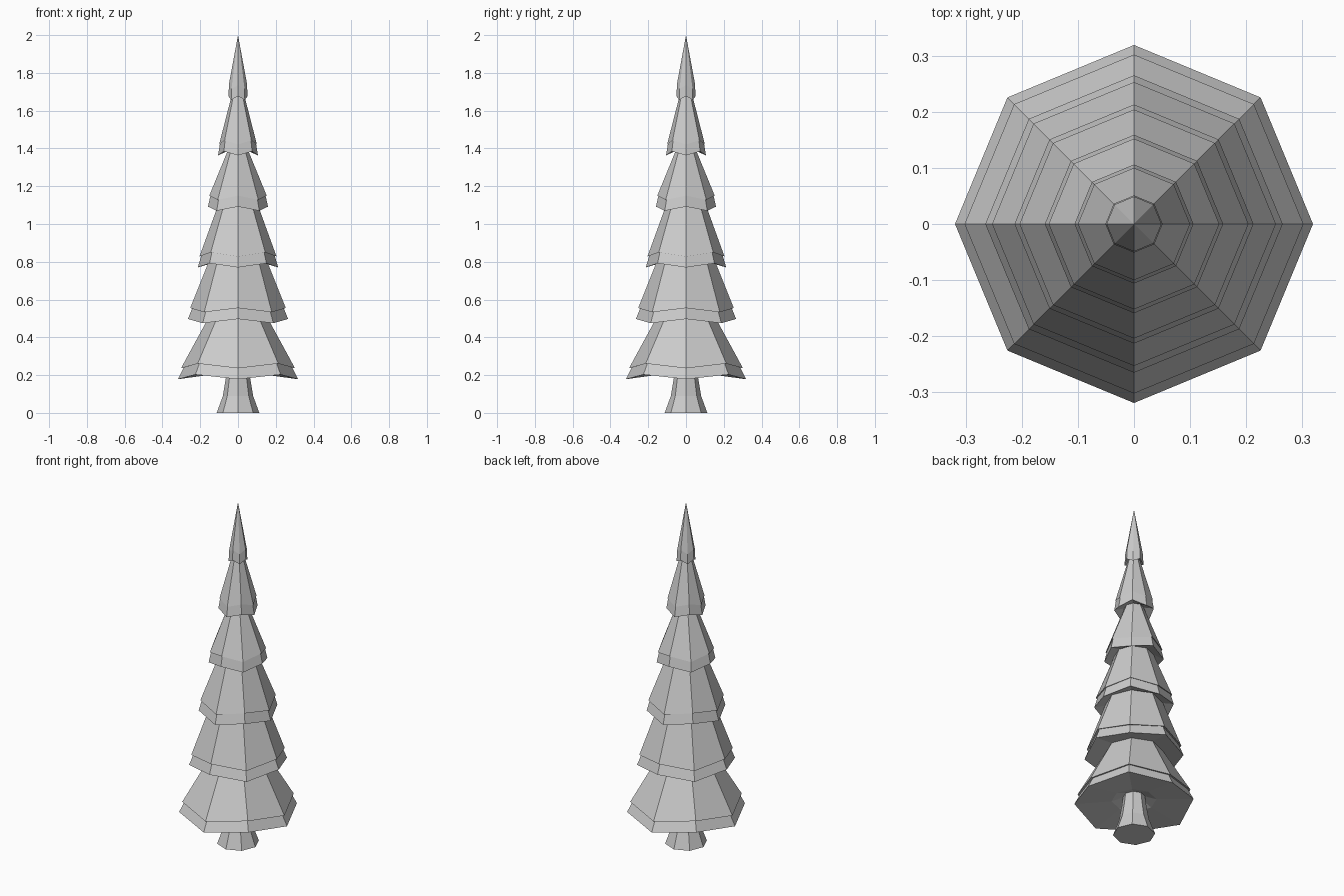
import bpy, bmesh
from math import cos, sin, pi

if "Cube" in bpy.data.objects:
    bpy.data.objects.remove(bpy.data.objects["Cube"])

SIDES = 8


def lathe(name, rings):
    """Skin octagonal rings (radius, axis-corner z, diagonal-corner z); radius 0 makes a point."""
    bm = bmesh.new()
    loops = []
    for r, za, zd in rings:
        if r == 0:
            loops.append([bm.verts.new((0, 0, za))] * SIDES)
        else:
            loops.append([bm.verts.new((r * cos(i * 2 * pi / SIDES),
                                        r * sin(i * 2 * pi / SIDES),
                                        zd if i % 2 else za)) for i in range(SIDES)])
    for a, b in zip(loops, loops[1:]):
        for i in range(SIDES):
            j = (i + 1) % SIDES
            bm.faces.new(list(dict.fromkeys((a[i], a[j], b[j], b[i]))))
    if rings[0][0] > 0:
        bm.faces.new(loops[0][::-1])
    bmesh.ops.recalc_face_normals(bm, faces=bm.faces)
    mesh = bpy.data.meshes.new(name)
    bm.to_mesh(mesh)
    bm.free()
    obj = bpy.data.objects.new(name, mesh)
    bpy.context.collection.objects.link(obj)
    return obj


# Flared trunk
lathe("trunk", [(0.113, 0, 0), (0.08, 0.09, 0.09), (0.065, 0.18, 0.18), (0.055, 0.26, 0.26)])

# Foliage tiers: lip radius, shoulder radius, lip z, zigzag of diagonal corners,
# inner underside radius, and rise of the underside
tiers = [
    (0.319, 0.302, 0.178, 0.025, 0.12),
    (0.265, 0.253, 0.497, -0.022, 0.155),
    (0.213, 0.204, 0.770, 0.022, 0.155),
    (0.159, 0.152, 1.092, -0.022, 0.105),
    (0.106, 0.100, 1.363, 0.022, 0.052),
    (0.051, 0.049, 1.677, -0.020, 0.032),
]
rings = [(0.05, 0.235, 0.235)]
for lip, shoulder, z, zig, inner in tiers:
    top = z + 0.058
    rings += [
        (inner, z + 0.02 + zig / 2, z + 0.02 + zig / 2),   # recessed underside
        (lip, z, z + zig),                                 # lower lip
        (shoulder - 0.25 * (lip - 0.02) * 0.2, top + 0.004, top + zig + 0.004),  # notch
        (shoulder, top, top + zig),                        # overhanging shoulder
    ]
rings.append((0, 2, 2))                                    # pointed tip
lathe("foliage", rings)
